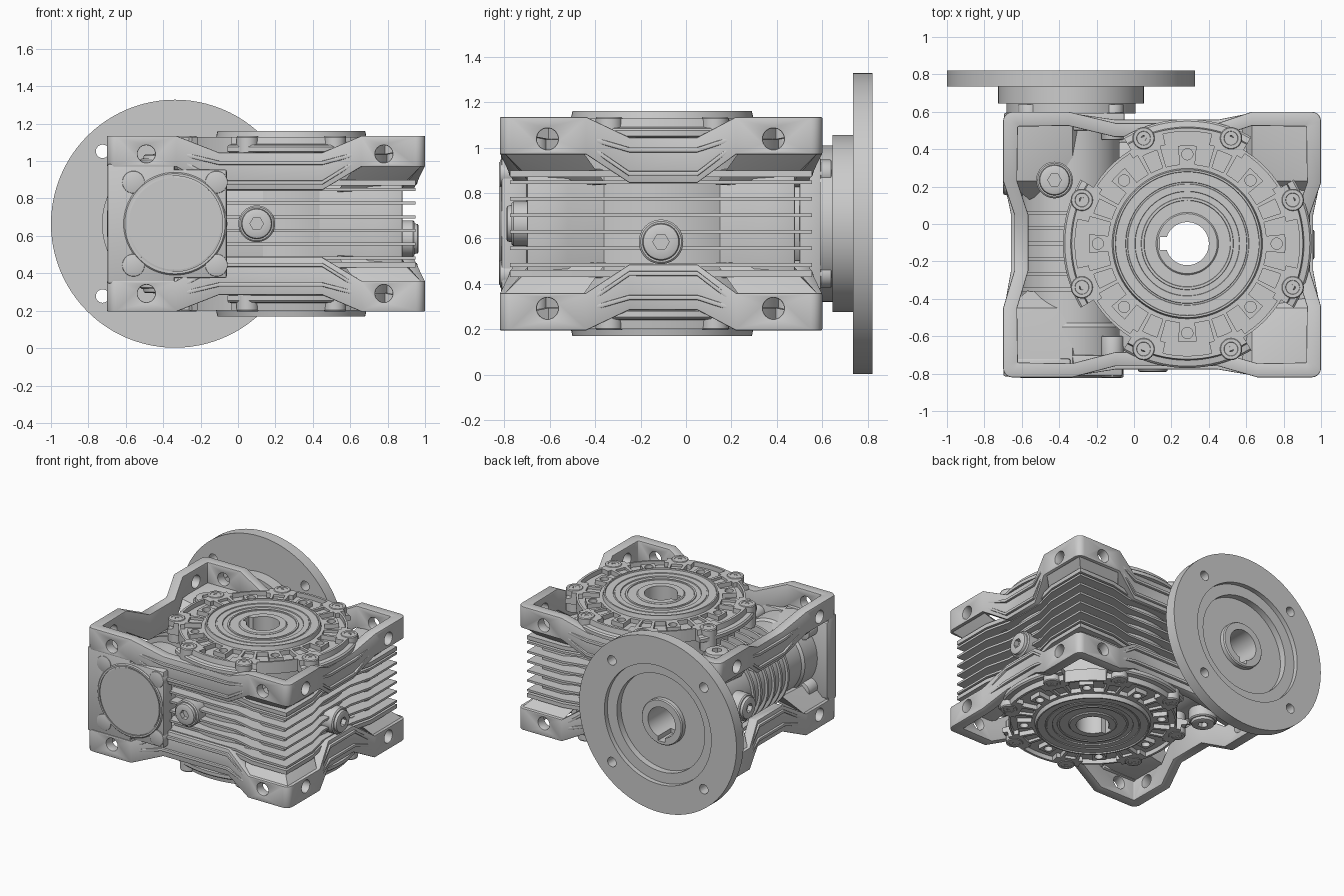
import bpy, bmesh, math
from math import cos, sin, pi, radians
from mathutils import Vector

if "Cube" in bpy.data.objects:
    bpy.data.objects.remove(bpy.data.objects["Cube"])

ZC = 0.665            # everything is built symmetric about this height
OX, OY = 0.285, -0.105  # output axis
WX = -0.337             # worm / input axis


def lathe(bm, prof, axis='Z', at=(0, 0, 0), seg=64):
    """Revolve a closed (radius, height) profile about an axis."""
    rings = []
    for i in range(seg):
        a = 2 * pi * i / seg
        ring = []
        for r, h in prof:
            c, s = r * cos(a), r * sin(a)
            p = {'Z': (c, s, h), 'Y': (c, h, s), 'X': (h, c, s)}[axis]
            ring.append(bm.verts.new(Vector(p) + Vector(at)))
        rings.append(ring)
    new = [v for r in rings for v in r]
    n = len(prof)
    for i in range(seg):
        A, B = rings[i], rings[(i + 1) % seg]
        for j in range(n):
            k = (j + 1) % n
            if prof[j][0] or prof[k][0]:
                bm.faces.new((A[j], A[k], B[k], B[j]))
    bmesh.ops.remove_doubles(bm, verts=new, dist=1e-6)


def cyl(bm, r, h0, h1, axis='Z', at=(0, 0, 0), seg=32):
    lathe(bm, [(0, h0), (r, h0), (r, h1), (0, h1)], axis, at, seg)


def prism(bm, pts, z0, z1):
    loft(bm, [[(x, y, z) for x, y in pts] for z in (z0, z1)], False)


def box(bm, x0, x1, y0, y1, z0, z1):
    prism(bm, [(x0, y0), (x1, y0), (x1, y1), (x0, y1)], z0, z1)


def sector(bm, r0, r1, mid, half, z0, z1, n=8):
    """Ring segment around the output axis, angles in degrees."""
    arc = [radians(mid - half + 2 * half * i / n) for i in range(n + 1)]
    pts = [(OX + r1 * cos(a), OY + r1 * sin(a)) for a in arc]
    pts += [(OX + r0 * cos(a), OY + r0 * sin(a)) for a in reversed(arc)]
    prism(bm, pts, z0, z1)


def loft(bm, sections, closed):
    S = [[bm.verts.new(p) for p in s] for s in sections]
    m = len(S[0])
    for i in range(len(S) if closed else len(S) - 1):
        A, B = S[i], S[(i + 1) % len(S)]
        for j in range(m):
            k = (j + 1) % m
            bm.faces.new((A[j], A[k], B[k], B[j]))
    if not closed:
        bm.faces.new(S[0])
        bm.faces.new(S[-1])


def to_object(name, bm):
    bmesh.ops.recalc_face_normals(bm, faces=bm.faces[:])
    me = bpy.data.meshes.new(name)
    bm.to_mesh(me)
    bm.free()
    ob = bpy.data.objects.new(name, me)
    ob.location.z = ZC
    bpy.context.collection.objects.link(ob)
    return ob


def finish(name, bm, mirror=False, cuts=(), bevel=0):
    """Make the object, apply mirror, cuts and bevel."""
    ob = to_object(name, bm)
    tools = []
    if mirror:
        m = ob.modifiers.new('mirror', 'MIRROR')
        m.use_axis = (False, False, True)
        m.use_mirror_merge = False
    for c in cuts:
        t = to_object('cutter', c)
        t.hide_render = True
        tools.append(t)
        m = ob.modifiers.new('cut', 'BOOLEAN')
        m.operation, m.solver, m.object = 'DIFFERENCE', 'EXACT', t
    if bevel:
        m = ob.modifiers.new('bevel', 'BEVEL')
        m.width, m.segments, m.limit_method = bevel, 2, 'ANGLE'
        m.angle_limit = radians(40)
    if ob.modifiers:
        dg = bpy.context.evaluated_depsgraph_get()
        me = bpy.data.meshes.new_from_object(ob.evaluated_get(dg))
        ob.modifiers.clear()
        ob.data = me
    for t in tools:
        bpy.data.objects.remove(t)


def cutter(fn, *a, **k):
    bm = bmesh.new()
    fn(bm, *a, **k)
    return bm


# Sides of the frame: corner, direction, inward normal, distances of leg ends and dip
SIDES = [((-.7, -.82), (1, 0), (0, 1), (.37, .60, 1.15, 1.36)),
         ((1, -.82), (0, 1), (-1, 0), (.38, .57, .87, 1.04)),
         ((1, .6), (-1, 0), (0, -1), (.37, .55, 1.10, 1.35)),
         ((-.7, .6), (0, -1), (1, 0), (.37, .55, .85, 1.05))]
SIDES = [(Vector(c), Vector(t), Vector(n), s) for c, t, n, s in SIDES]

# Foot frame: rim that dips and recesses between the corners
rim, feet, bead = bmesh.new(), bmesh.new(), bmesh.new()
stations = []
for c, t, n, s in SIDES:
    mid = c + (t + n) * .05
    for i in range(6):
        a = i * pi / 10
        d = -t * cos(a) - n * sin(a)
        inner = c + (t + n) * .085 + d * .006
        stations.append((mid + d * .05, inner, .47, .305))
    for u, rec, zt, zb in zip(s, (0, .06, .06, 0), (.47, .38, .38, .47), (.305, .18, .18, .305)):
        p = c + t * u + n * rec
        stations.append((p, p + n * .075, zt, zb))
loft(rim, [[(*o, zb), (*o, zt), (*i, zt), (*i, zb)] for o, i, zt, zb in stations], True)
along_y, along_x = bmesh.new(), bmesh.new()
for z in (-.373, .373):
    for x in (-.49, .78):
        cyl(along_y, .047, -1, 1, 'Y', (x, 0, z))
    for y in (-.61, .385):
        cyl(along_x, .047, -1.2, 1.2, 'X', (0, y, z))
finish('foot_frame', rim, True, (along_y, along_x), .006)

# Sloped floors under each foot, and raised beads along the dips
for c, t, n, s in SIDES:
    L = .37
    pts = [(.02, .02, .31), (L, .02, .31), (.02, L, .31), (.2, .2, .32), (L, L, .24),
           (.14, .14, .19), (L + .1, .14, .17), (.14, L + .1, .17), (L, L, .17)]
    vs = [feet.verts.new((*(c + t * a + n * b), z)) for a, b, z in pts]
    res = bmesh.ops.convex_hull(feet, input=vs)
    bmesh.ops.delete(feet, geom=[g for g in res['geom_interior'] if isinstance(g, bmesh.types.BMVert)],
                     context='VERTS')
    for low, high in ((.22, .35), (.325, .38)):
        path = []
        for u, rec, z in zip(s, (.006, .042, .042, .006), (high, low, low, high)):
            o = c + t * u + n * rec
            b = o + n * .035
            path.append([(*o, z - .011), (*o, z + .011), (*b, z + .011), (*b, z - .011)])
        loft(bead, path, False)
finish('foot_floors', feet, True)
finish('frame_beads', bead, True, bevel=.005)

# Output housing and covers (both faces in one turned profile)
half = [(.115, .485), (.16, .485), (.167, .478), (.167, .476), (.23, .476), (.232, .482), (.245, .482),
        (.247, .476), (.278, .476), (.28, .484), (.318, .484), (.32, .480), (.328, .480), (.33, .486),
        (.383, .486), (.385, .495), (.395, .495), (.402, .464), (.618, .464), (.624, .425), (.655, .42),
        (.665, .41), (.665, .385), (.575, .37)]
cover, side_pockets, rim_pockets, holes = (bmesh.new() for _ in range(4))
lathe(cover, half + [(r, -h) for r, h in reversed(half)], 'Z', (OX, OY, 0), 96)
for s in (-1, 1):
    for k in range(8):
        a = 45 * k
        for side in (-1, 1):
            sector(side_pockets, .425, .54, a + side * 10.5, 5, s * .43, s * .52)
        sector(rim_pockets, .525, .57 if k % 2 else .60, a, 12.5, s * .43, s * .53)
        sector(side_pockets, .425, .525, a + 22.5, 4.5, s * .445, s * .52)
        q = radians(a)
        cyl(holes, .03, s * .40, s * .55, 'Z', (OX + .478 * cos(q), OY + .478 * sin(q), 0), 24)
scallops = bmesh.new()
for s in (-1, 1):
    for k in range(4):
        sector(scallops, .585, .75, 45 + 90 * k, 14, s * .3, s * .6)
key = cutter(box, OX - .145, OX - .05, OY - .035, OY + .035, -.6, .6)
finish('output_covers', cover, False, (side_pockets, rim_pockets, holes, scallops, key))

# Cover screws
bolts = bmesh.new()
for k in range(8):
    a = radians(22.5 + 45 * k)
    lathe(bolts, [(0, .3), (.06, .3), (.06, .462), (.055, .469), (.038, .469), (.036, .466), (.028, .466),
                  (.014, .466), (.013, .445), (0, .445)], 'Z', (OX + .61 * cos(a), OY + .61 * sin(a), 0), 24)
finish('cover_screws', bolts, True)

# Gear case core, deck plates and cooling fins
core = bmesh.new()
prism(core, [(-.08, -.66), (.62, -.66), (.70, -.70), (.88, -.70), (.88, -.52), (.80, -.38), (.80, .17),
             (.88, .30), (.88, .48), (.70, .48), (.62, .44), (-.08, .44)], -.24, .24)
finish('gear_case', core, False, (cutter(cyl, .3, -1, 1, 'Z', (OX, OY, 0)),), .01)
outline = [(-.08, -.735), (.5, -.735), (.66, -.775), (.95, -.775), (.95, -.46), (.905, -.27), (.905, .06),
           (.95, .24), (.95, .555), (.65, .555), (.48, .515), (-.08, .515)]
fins = bmesh.new()
for k in range(6):
    z = -.182 + .073 * k
    prism(fins, outline, z - .008, z + .008)
for s in (-1, 1):
    prism(fins, outline, s * .205, s * .235)
finish('cooling_fins', fins, False, (cutter(cyl, .3, -1, 1, 'Z', (OX, OY, 0)),))

# Worm housing with ring fins and end plates
worm = bmesh.new()
lathe(worm, [(0, -.79), (.28, -.79), (.28, -.55), (.265, -.53), (.265, .5), (.28, .52), (.28, .60),
             (.125, .60), (.125, .3), (0, .3)], 'Y', (WX, 0, 0))
finish('worm_housing', worm)
ribs = bmesh.new()
for k in range(6):
    y = .06 - .082 * k
    cyl(ribs, .315, y - .01, y + .01, 'Y', (WX + .03, 0, 0), 48)
finish('worm_fins', ribs)
plates = bmesh.new()
box(plates, -.698, -.06, -.812, -.70, -.29, .29)
box(plates, -.698, -.34, -.815, -.72, -.32, .32)
box(plates, -.695, -.05, .50, .595, -.29, .29)
finish('end_plates', plates, False, (cutter(cyl, .125, .3, .9, 'Y', (WX, 0, 0)),), .01)

# Front bearing cap and corner bosses
cap = bmesh.new()
lathe(cap, [(0, -.7), (.275, -.7), (.275, -.815), (.268, -.823), (.255, -.823), (.255, -.80), (.246, -.80),
            (.246, -.818), (0, -.818)], 'Y', (WX, 0, 0), 72)
finish('bearing_cap', cap)
bosses = bmesh.new()
for sx in (-1, 1):
    for sz in (-1, 1):
        cyl(bosses, .06, -.82, -.6, 'Y', (WX + sx * .222, 0, sz * .222))
        cyl(bosses, .06, .45, .64, 'Y', (WX + sx * .222, 0, sz * .222))
finish('corner_bosses', bosses, bevel=.005)

# Motor flange
flange = bmesh.new()
lathe(flange, [(.115, .45), (.115, .775), (.165, .775), (.172, .767), (.172, .735), (.37, .735), (.37, .785),
               (.45, .785), (.45, .821), (.663, .821), (.663, .735), (.39, .735), (.39, .645), (.345, .645),
               (.345, .59), (.16, .59), (.123, .45)], 'Y', (WX, 0, 0), 96)
fh = bmesh.new()
for sx in (-1, 1):
    for sz in (-1, 1):
        cyl(fh, .036, .6, .9, 'Y', (WX + sx * .387, 0, sz * .387), 24)
finish('motor_flange', flange, False,
       (fh, cutter(box, WX - .03, WX + .03, .62, .9, -.145, -.05)))


# Oil plugs with hex sockets
def plug(name, axis, at, base, tip):
    s = 1 if tip > base else -1
    bm = bmesh.new()
    lathe(bm, [(0, base), (.098, base), (.098, tip - s * .03), (.09, tip - s * .022), (.082, tip - s * .022),
               (.078, tip - s * .004), (.07, tip), (0, tip)], axis, at, 40)
    finish(name, bm, False, (cutter(cyl, .036, tip - s * .035, tip + s * .05, axis, at, 6),))


plug('front_plug', 'Y', (.1, 0, 0), -.60, -.79)
plug('right_plug', 'X', (0, -.11, -.08), .75, .965)
plug('left_plug', 'X', (0, .235, 0), -.5, -.70)
plug('top_plug', 'Z', (-.425, .235, 0), .15, .37)
plug('bottom_plug', 'Z', (-.425, .235, 0), -.15, -.37)

# Smooth shading with sharp edges kept
for ob in bpy.context.scene.objects:
    ob.select_set(True)
    bpy.context.view_layer.objects.active = ob
bpy.ops.object.shade_smooth_by_angle(angle=radians(30))
